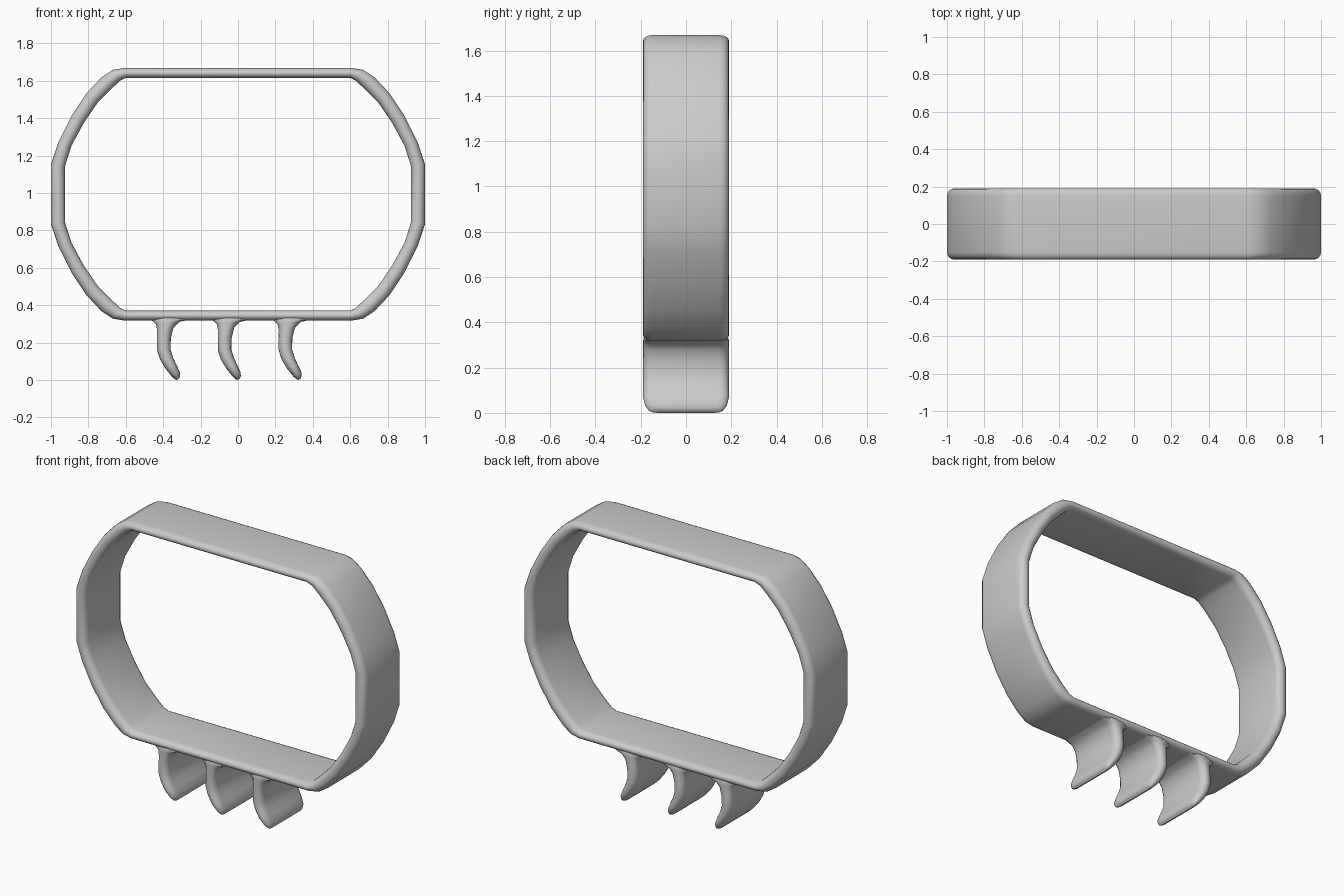
import bpy, bmesh, math
from mathutils import Vector

cube = bpy.data.objects.get("Cube")
if cube:
    bpy.data.objects.remove(cube, do_unlink=True)

mat = bpy.data.materials.new("light grey")
mat.use_nodes = True
grey = (0.6, 0.6, 0.6, 1)
mat.diffuse_color = grey
mat.node_tree.nodes["Principled BSDF"].inputs["Base Color"].default_value = grey

HALF = 0.19      # half depth of every strip
ROUND = 0.04     # depth of the rounded rims
SEG = 8          # segments around each rim


def loft(name, stations, closed):
    """Strip with rounded rims; each station is (side a, side b, half depth)."""
    bm = bmesh.new()
    rings = []
    for a, b, half in stations:
        a, b = Vector(a), Vector(b)
        mid, arm = (a + b) / 2, (b - a) / 2
        ring = []
        for side in (1, -1):
            for i in range(SEG + 1):
                t = math.pi * i / SEG
                p = mid + arm * math.cos(t) * side
                y = side * (half - ROUND + ROUND * math.sin(t))
                ring.append(bm.verts.new((p.x, y, p.y)))
        rings.append(ring)
    pairs = list(zip(rings, rings[1:]))
    if closed:
        pairs.append((rings[-1], rings[0]))
    else:
        bm.faces.new(rings[0])
        bm.faces.new(rings[-1])
    n = len(rings[0])
    for r, s in pairs:
        for i in range(n):
            j = (i + 1) % n
            bm.faces.new((r[i], r[j], s[j], s[i]))
    bmesh.ops.recalc_face_normals(bm, faces=bm.faces)
    me = bpy.data.meshes.new(name)
    bm.to_mesh(me)
    bm.free()
    me.materials.append(mat)
    ob = bpy.data.objects.new(name, me)
    bpy.context.collection.objects.link(ob)
    bpy.ops.object.select_all(action='DESELECT')
    ob.select_set(True)
    bpy.context.view_layer.objects.active = ob
    bpy.ops.object.shade_smooth_by_angle(angle=math.radians(40))
    return ob


# Band: one quarter of the outer and inner outline, mirrored to a full loop
CENTRE_Z = 0.993
quarter = [
    ((0.61, 0.675), (0.60, 0.622)),
    ((0.67, 0.665), (0.63, 0.607)),
    ((0.73, 0.625), (0.67, 0.57)),
    ((0.81, 0.54), (0.75, 0.49)),
    ((0.89, 0.42), (0.825, 0.38)),
    ((0.96, 0.28), (0.89, 0.26)),
    ((1.0, 0.16), (0.925, 0.15)),
]


def mirrored(sx, sz, flip):
    part = [tuple((sx * x, CENTRE_Z + sz * z) for x, z in pair) + (HALF,)
            for pair in quarter]
    return part[::-1] if flip else part


loop = (mirrored(1, 1, False) + mirrored(1, -1, True)
        + mirrored(-1, -1, False) + mirrored(-1, 1, True))
loft("oval_band", loop, True)

# Hooks: flared root, curved shank and tapered tip
hook = [
    ((-0.15, 0.345), (0.07, 0.345), HALF - 0.01),
    ((-0.135, 0.318), (0.06, 0.322), HALF),
    ((-0.114, 0.30), (0.01, 0.31), HALF),
    ((-0.107, 0.265), (-0.02, 0.28), HALF),
    ((-0.108, 0.22), (-0.034, 0.225), HALF),
    ((-0.108, 0.16), (-0.036, 0.165), HALF),
    ((-0.092, 0.11), (-0.022, 0.12), HALF),
    ((-0.062, 0.06), (-0.004, 0.08), HALF),
    ((-0.03, 0.02), (0.014, 0.042), HALF - 0.01),
    ((-0.013, 0.004), (0.015, 0.02), HALF - 0.025),
    ((-0.002, 0.0), (0.01, 0.008), HALF - 0.04),
]
for name, dx in (("right_hook", -0.325), ("middle_hook", 0), ("left_hook", 0.325)):
    loft(name, [((a[0] + dx, a[1]), (b[0] + dx, b[1]), h) for a, b, h in hook], False)
